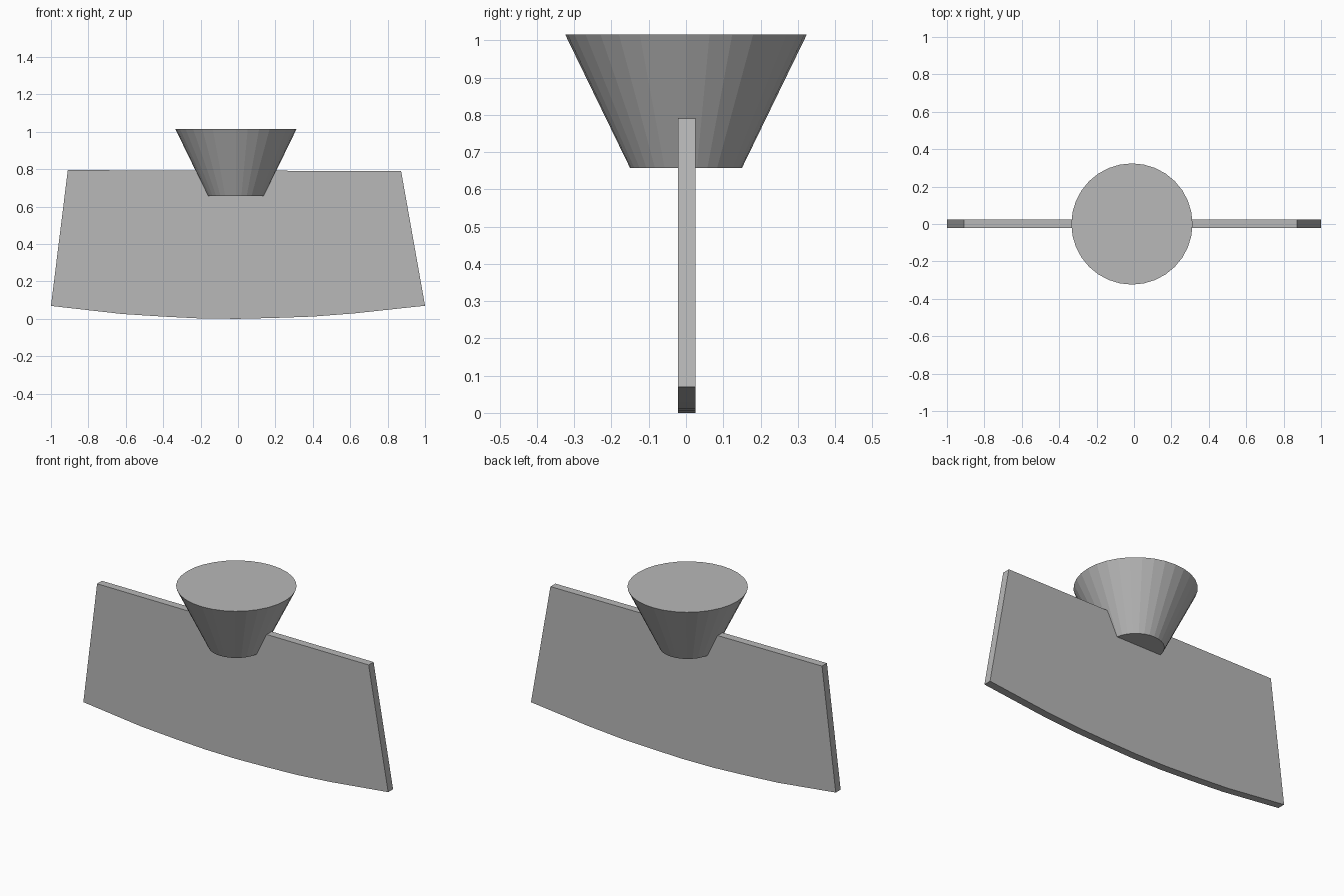
import bpy, bmesh

if "Cube" in bpy.data.objects:
    bpy.data.objects.remove(bpy.data.objects["Cube"])

# Shared darker grey
grey = bpy.data.materials.new("dark_grey")
grey.diffuse_color = (0.48, 0.48, 0.48, 1)
grey.use_nodes = True
grey.node_tree.nodes["Principled BSDF"].inputs["Base Color"].default_value = grey.diffuse_color


def make_object(name, bm):
    bmesh.ops.recalc_face_normals(bm, faces=bm.faces)
    mesh = bpy.data.meshes.new(name)
    bm.to_mesh(mesh)
    bm.free()
    mesh.materials.append(grey)
    obj = bpy.data.objects.new(name, mesh)
    bpy.context.collection.objects.link(obj)
    return obj


# Thin blade: flared plate with a gently curved lower edge
profile = [(-1, 0.069), (-0.62, 0.026), (-0.4, 0.012), (-0.2, 0.002), (0, 0),
           (0.2, 0.005), (0.4, 0.012), (0.62, 0.029), (1, 0.07),
           (0.872, 0.79), (-0.91, 0.795)]
y_front, y_back = -0.021, 0.025
bm = bmesh.new()
face = bm.faces.new([bm.verts.new((x, y_front, z)) for x, z in profile])
result = bmesh.ops.extrude_face_region(bm, geom=[face])
moved = [v for v in result["geom"] if isinstance(v, bmesh.types.BMVert)]
bmesh.ops.translate(bm, verts=moved, vec=(0, y_back - y_front, 0))
make_object("blade", bm)

# Tapered round handle sunk into the top edge of the blade
z_low, z_high = 0.657, 1.015
bm = bmesh.new()
bmesh.ops.create_cone(bm, cap_ends=True, segments=32,
                      radius1=0.15, radius2=0.324, depth=z_high - z_low)
handle = make_object("handle", bm)
handle.location = (-0.011, 0, (z_low + z_high) / 2)
